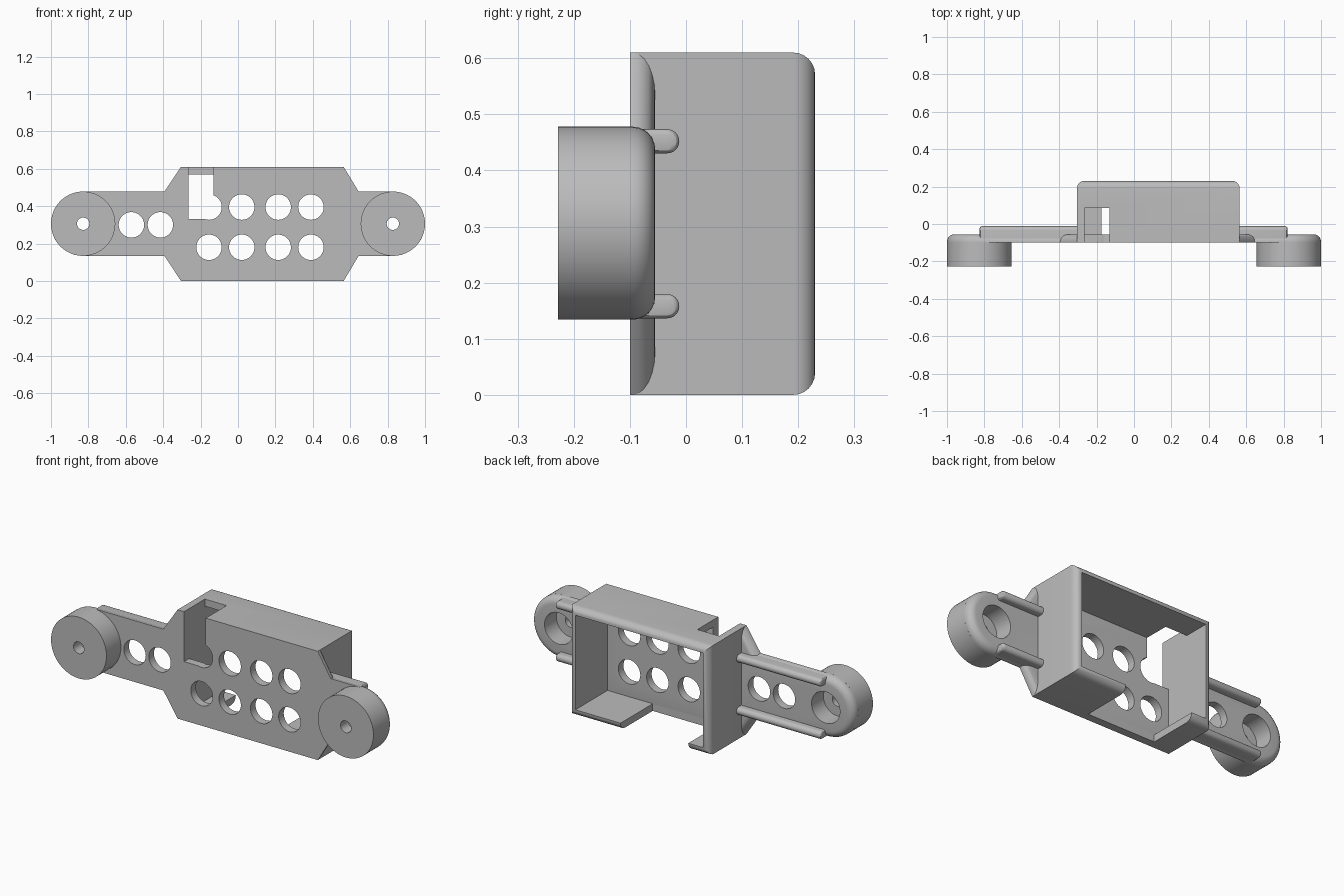
import bpy, bmesh
from math import sin, cos, pi, radians

cube = bpy.data.objects.get("Cube")
if cube:
    bpy.data.objects.remove(cube, do_unlink=True)

grey = bpy.data.materials.new("plain grey")
grey.use_nodes = True
COLOR = (0.5, 0.5, 0.5, 1)
grey.diffuse_color = COLOR
grey.node_tree.nodes["Principled BSDF"].inputs["Base Color"].default_value = COLOR


def arc(u, v, r, start, end, n):
    """Points along an arc, angles in degrees."""
    steps = [radians(start + (end - start) * i / n) for i in range(n + 1)]
    return [(u + r * cos(t), v + r * sin(t)) for t in steps]


def circle(u, v, r, n=48):
    return arc(u, v, r, 0, 360, n)[:-1]


def rect(u0, u1, v0, v1):
    return [(u0, v0), (u1, v0), (u1, v1), (u0, v1)]


def prism(name, outline, start, end, axis="y", bevel=0, segments=6):
    """Extrude an outline along an axis, rounding the rim of the end cap."""
    bm = bmesh.new()

    def ring(a):
        return [bm.verts.new((u, a, v) if axis == "y" else (a, u, v)) for u, v in outline]

    near, far = ring(start), ring(end)
    bm.faces.new(near)
    cap = bm.faces.new(far)
    count = len(outline)
    for i in range(count):
        j = (i + 1) % count
        bm.faces.new((near[i], near[j], far[j], far[i]))
    bmesh.ops.recalc_face_normals(bm, faces=bm.faces)
    if bevel:
        bmesh.ops.bevel(bm, geom=list(cap.edges), offset=bevel, segments=segments,
                        profile=0.5, affect="EDGES", clamp_overlap=False)
    mesh = bpy.data.meshes.new(name)
    bm.to_mesh(mesh)
    bm.free()
    obj = bpy.data.objects.new(name, mesh)
    bpy.context.collection.objects.link(obj)
    mesh.materials.append(grey)
    return obj


def cut(obj, cutters):
    """Subtract the cutters from the part and remove them."""
    for c in cutters:
        mod = obj.modifiers.new("cut", "BOOLEAN")
        mod.operation, mod.solver, mod.object = "DIFFERENCE", "EXACT", c
    bpy.context.view_layer.update()
    result = obj.evaluated_get(bpy.context.evaluated_depsgraph_get())
    mesh = bpy.data.meshes.new_from_object(result)
    obj.modifiers.clear()
    obj.data = mesh
    for c in cutters:
        bpy.data.objects.remove(c, do_unlink=True)


def hole(x, z, r, y0=-0.4, y1=0.4):
    return prism("hole", circle(x, z, r), y0, y1)


FRONT, BACK, RIM = -0.10, -0.055, 0.23
HUB_X, HUB_Z, HUB_R = 0.828, 0.306, 0.172
X0, X1, TOP, WALL = -0.305, 0.565, 0.61, 0.04
LOW, HIGH = HUB_Z - HUB_R, HUB_Z + HUB_R


def slot():
    return prism("slot", rect(X0 + WALL, -0.13, 0.33, 0.8), -0.4, 0.085)


# Face plate with rounded ends and a soft rear edge
outline = arc(HUB_X, HUB_Z, HUB_R, -90, 90, 24)
outline += [(0.645, HIGH), (X1, TOP), (X0, TOP), (-0.393, HIGH)]
outline += arc(-HUB_X, HUB_Z, HUB_R, 90, 270, 24)
outline += [(-0.393, LOW), (X0, 0), (X1, 0), (0.645, LOW)]
plate = prism("face_plate", outline, FRONT, BACK, bevel=0.04)
holes = [hole(x, z, 0.068) for z in (0.18, 0.395) for x in (-0.155, 0.02, 0.215, 0.39)]
holes += [hole(x, 0.3, 0.068) for x in (-0.57, -0.415)]
holes += [hole(s * HUB_X, HUB_Z, 0.088) for s in (-1, 1)]
cut(plate, holes + [slot()])
parts = [plate]

# Open-backed box walls with a rounded rim, top notch and bottom opening
walls = prism("box_walls", rect(X0, X1, 0, TOP), FRONT + 0.002, RIM, bevel=0.039)
cut(walls, [
    prism("inside", rect(X0 + WALL, X1 - WALL, WALL, TOP - WALL), -0.4, 0.4),
    prism("opening", rect(-0.175, 0.245, -0.1, 0.1), BACK, 0.4),
    slot(),
])
parts.append(walls)

# Round hubs with a bolt hole and a rear counterbore
for side, s in (("left", 1), ("right", -1)):
    hub = prism(side + "_hub", circle(s * HUB_X, HUB_Z, HUB_R, 64), -0.228, FRONT + 0.001)
    cut(hub, [hole(s * HUB_X, HUB_Z, 0.033), hole(s * HUB_X, HUB_Z, 0.088, -0.16)])
    parts.append(hub)

# Rounded stiffening ribs along the rear of both arms
R = 0.0215
for level, z in (("lower", 0.158), ("upper", 0.452)):
    section = [(FRONT + 0.003, z - R)] + arc(-0.012 - R, z, R, -90, 90, 12) + [(FRONT + 0.003, z + R)]
    for side, x0, x1 in (("left", X1 - 0.01, 0.82), ("right", X0 + 0.01, -0.825)):
        parts.append(prism(f"{side}_{level}_rib", section, x0, x1, "x", 0.01, 3))

# Smooth the curves, keep the edges crisp
bpy.ops.object.select_all(action="DESELECT")
for p in parts:
    p.select_set(True)
bpy.context.view_layer.objects.active = plate
bpy.ops.object.shade_smooth_by_angle(angle=radians(30))
